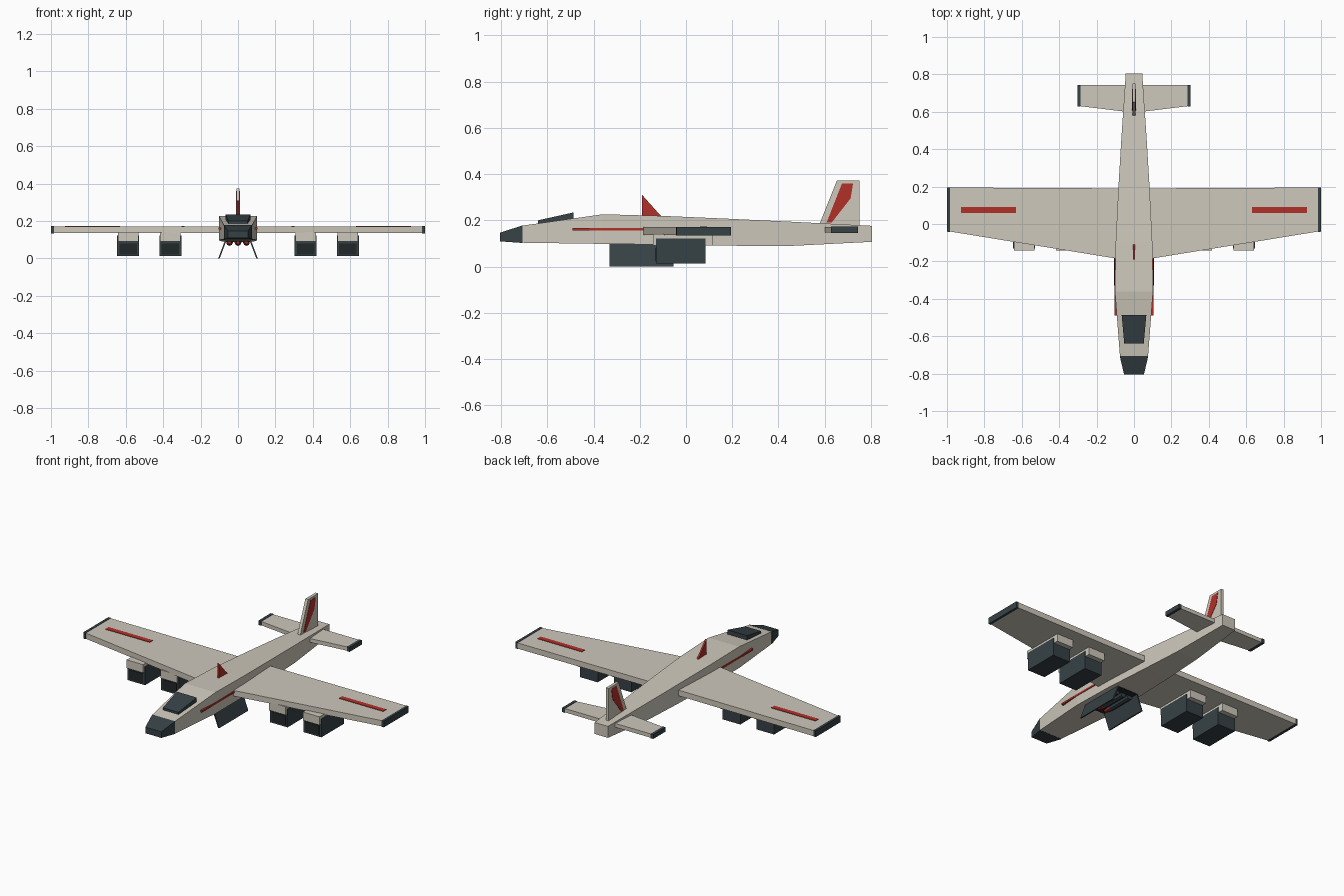
import bpy, bmesh
from math import pi
from mathutils import Matrix, Vector

if "Cube" in bpy.data.objects:
    bpy.data.objects.remove(bpy.data.objects["Cube"])


def material(name, rgb):
    m = bpy.data.materials.new(name)
    m.diffuse_color = (*rgb, 1)
    m.use_nodes = True
    m.node_tree.nodes["Principled BSDF"].inputs["Base Color"].default_value = m.diffuse_color
    return m


BEIGE = material("beige_paint", (0.62, 0.58, 0.50))
DARK = material("dark_panel", (0.037, 0.053, 0.06))
BLACK = material("intake_black", (0.015, 0.02, 0.022))
RED = material("red_marking", (0.45, 0.03, 0.022))


def finish(name, bm, mat):
    bmesh.ops.recalc_face_normals(bm, faces=bm.faces)
    me = bpy.data.meshes.new(name)
    bm.to_mesh(me)
    bm.free()
    me.materials.append(mat)
    ob = bpy.data.objects.new(name, me)
    bpy.context.collection.objects.link(ob)
    return ob


def loft(name, rings, mat):
    """Skin a list of equal-length point rings and cap both ends."""
    bm = bmesh.new()
    vs = [[bm.verts.new(p) for p in r] for r in rings]
    n = len(rings[0])
    for a, b in zip(vs, vs[1:]):
        for i in range(n):
            j = (i + 1) % n
            bm.faces.new((a[i], a[j], b[j], b[i]))
    bm.faces.new(vs[0])
    bm.faces.new(vs[-1])
    return finish(name, bm, mat)


def body(name, stations, mat):
    """Box-section body from (y, half width, bottom z, top z) stations."""
    return loft(name, [[(-w, y, b), (w, y, b), (w, y, t), (-w, y, t)]
                       for y, w, b, t in stations], mat)


def box(name, x, y, z, mat):
    return loft(name, [[(x[0], v, z[0]), (x[1], v, z[0]), (x[1], v, z[1]), (x[0], v, z[1])]
                       for v in y], mat)


def plate_z(name, pts, z0, z1, mat):
    return loft(name, [[(x, y, z) for x, y in pts] for z in (z0, z1)], mat)


def plate_x(name, pts, half, mat):
    return loft(name, [[(x, y, z) for y, z in pts] for x in (-half, half)], mat)


def rod(name, x, z, r, y0, y1, mat, r2=None):
    bm = bmesh.new()
    bmesh.ops.create_cone(bm, cap_ends=True, segments=8, radius1=r,
                          radius2=r if r2 is None else r2, depth=y1 - y0,
                          matrix=Matrix.Translation((x, (y0 + y1) / 2, z)) @ Matrix.Rotation(-pi / 2, 4, 'X'))
    return finish(name, bm, mat)


# Fuselage, nose and canopy
body("fuselage", [(-0.707, 0.075, 0.103, 0.177), (-0.36, 0.102, 0.098, 0.226),
                  (-0.1, 0.098, 0.095, 0.219), (0.2, 0.083, 0.09, 0.206),
                  (0.45, 0.068, 0.089, 0.194), (0.805, 0.044, 0.107, 0.176)], BEIGE)
body("nose_cap", [(-0.805, 0.053, 0.109, 0.146), (-0.707, 0.076, 0.102, 0.178)], DARK)
body("canopy", [(-0.64, 0.052, 0.17, 0.2), (-0.487, 0.066, 0.195, 0.234)], DARK)


# Wings and tailplane: full-span plates
def span(pts):
    return pts + [(-x, y) for x, y in reversed(pts)]


plate_z("main_wing", span([(0, -0.2), (0.985, -0.04), (0.985, 0.195), (0, 0.19)]), 0.136, 0.17, BEIGE)
plate_z("tailplane", span([(0, 0.595), (0.288, 0.63), (0.288, 0.742), (0, 0.742)]), 0.148, 0.171, BEIGE)

# Tail fin and dorsal blade
plate_x("tail_fin", [(0.58, 0.17), (0.58, 0.19), (0.653, 0.373), (0.75, 0.373), (0.75, 0.17)], 0.009, BEIGE)
plate_x("fin_marking", [(0.608, 0.19), (0.675, 0.36), (0.723, 0.36), (0.712, 0.295), (0.63, 0.19)], 0.011, RED)
plate_x("dorsal_blade", [(-0.19, 0.215), (-0.19, 0.31), (-0.105, 0.215)], 0.005, RED)

for side, s in (("right", 1), ("left", -1)):
    def sx(a, b):
        return (s * a, s * b)

    # Dark tips and red stripes
    plate_z(f"wing_tip_{side}", [(s * 0.985, -0.043), (s, -0.041), (s, 0.195), (s * 0.985, 0.195)],
            0.134, 0.172, DARK)
    box(f"tailplane_tip_{side}", sx(0.286, 0.303), (0.628, 0.744), (0.146, 0.173), DARK)
    box(f"wing_stripe_{side}", sx(0.63, 0.925), (0.06, 0.09), (0.165, 0.173), RED)
    box(f"fuselage_stripe_{side}", sx(0.085, 0.104), (-0.49, -0.18), (0.155, 0.166), RED)

    # Engine pods hanging below the wing
    for place, x in (("inner", 0.362), ("outer", 0.587)):
        box(f"{place}_pylon_{side}", sx(x - 0.055, x + 0.055), (-0.142, 0.115), (0.09, 0.14), BEIGE)
        box(f"{place}_engine_{side}", sx(x - 0.059, x + 0.059), (-0.13, 0.085), (0.013, 0.122), DARK)
        box(f"{place}_intake_{side}", sx(x - 0.047, x + 0.047), (-0.133, -0.12), (0.022, 0.08), BLACK)

    # Splayed bay door
    loft(f"bay_door_{side}", [[(s * 0.06, y, 0.1), (s * 0.068, y, 0.1),
                               (s * 0.106, y, 0.0), (s * 0.098, y, 0.0)]
                              for y in (-0.33, -0.053)], DARK)

# Bay floor and stores
box("bay_floor", (-0.066, 0.066), (-0.33, -0.053), (0.09, 0.11), BLACK)
for i, x in enumerate((-0.045, 0, 0.045)):
    rod(f"store_{i}", x, 0.085, 0.018, -0.25, -0.09, DARK)
    rod(f"store_nose_{i}", x, 0.085, 0.009, -0.3, -0.25, RED, 0.018)
